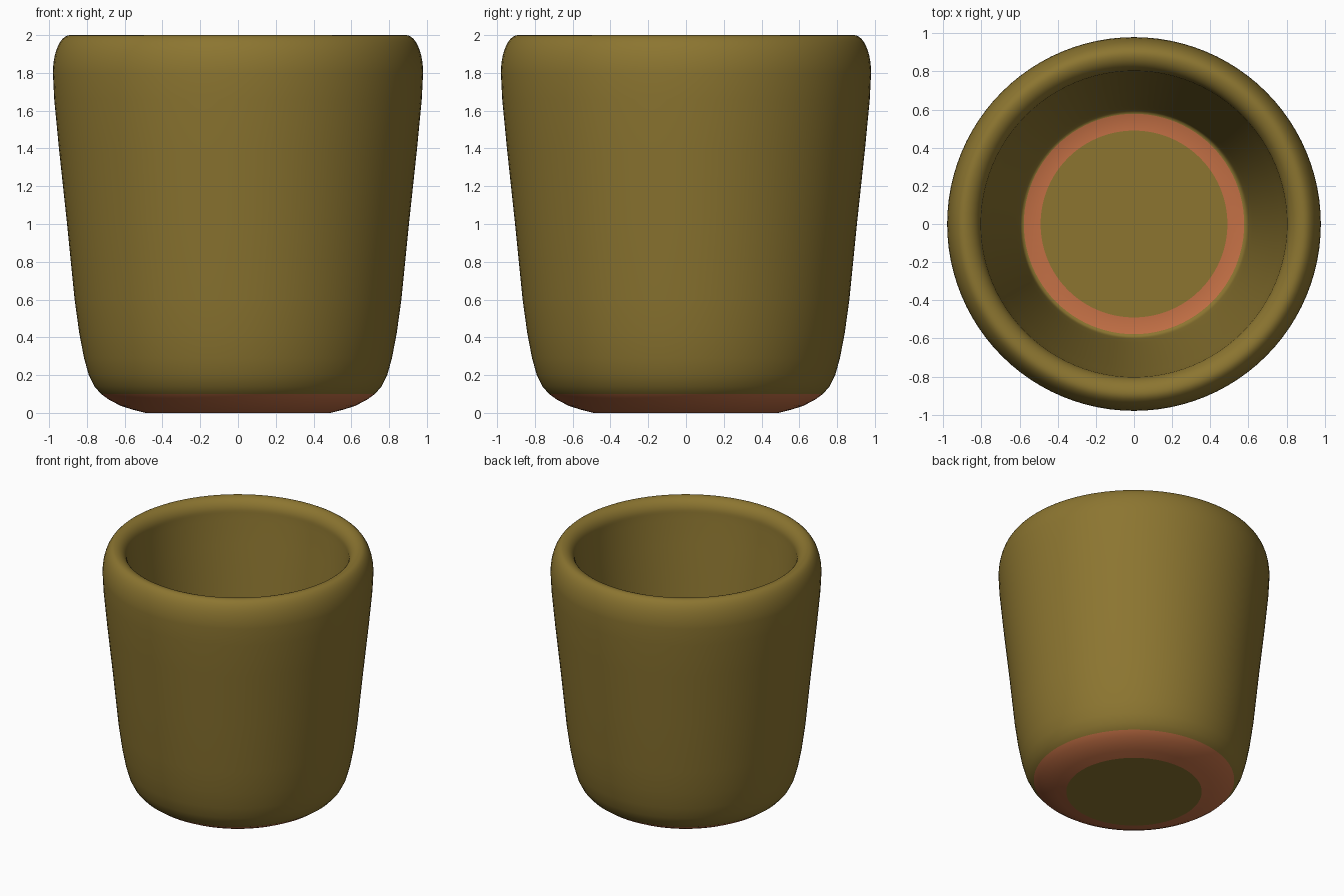
import bpy, bmesh, math

if "Cube" in bpy.data.objects:
    bpy.data.objects.remove(bpy.data.objects["Cube"])


def material(name, rgb):
    m = bpy.data.materials.new(name)
    m.diffuse_color = (*rgb, 1)
    m.use_nodes = True
    m.node_tree.nodes["Principled BSDF"].inputs["Base Color"].default_value = m.diffuse_color
    return m


olive = material("olive glaze", (0.262, 0.179, 0.030))
clay = material("terracotta clay", (0.55, 0.162, 0.060))

# Outer wall (radius, height) from the base edge upwards
outer = [
    (0.49, 0.0), (0.56, 0.018), (0.62, 0.037), (0.68, 0.068), (0.725, 0.10),
    (0.76, 0.14), (0.79, 0.20), (0.815, 0.29), (0.84, 0.42), (0.865, 0.60),
    (0.905, 1.00), (0.948, 1.40), (0.973, 1.66),
]
# Rounded rim: tall outer shoulder, tighter inner lip
for k in range(11):
    t = math.pi / 2 * k / 10
    outer.append((0.89 + 0.09 * math.cos(t), 1.8 + 0.2 * math.sin(t)))
inner = []
for k in range(1, 11):
    t = math.pi / 2 * (1 + k / 10)
    inner.append((0.89 + 0.088 * math.cos(t), 1.9 + 0.1 * math.sin(t)))
# Inner wall running down to the flat floor
inner += [(0.797, 1.84), (0.775, 1.66), (0.746, 1.40), (0.702, 1.00), (0.656, 0.60),
          (0.622, 0.30), (0.603, 0.15), (0.597, 0.12), (0.59, 0.106),
          (0.578, 0.10), (0.49, 0.10)]
profile = outer + inner
SIDES = 96


def ring(bm, r, z):
    return [bm.verts.new((r * math.cos(2 * math.pi * i / SIDES),
                          r * math.sin(2 * math.pi * i / SIDES), z)) for i in range(SIDES)]


# Cup body, turned around the z axis; bare clay on the foot and the floor ring
bm = bmesh.new()
rings = [ring(bm, r, z) for r, z in profile]
for k, (a, b) in enumerate(zip(rings, rings[1:])):
    foot = profile[k + 1][1] < 0.101 and k < len(outer)
    floor_ring = k == len(profile) - 2
    for i in range(SIDES):
        j = (i + 1) % SIDES
        f = bm.faces.new((a[i], a[j], b[j], b[i]))
        f.material_index = int(foot or floor_ring)

# Flat discs closing the underside and the inner floor
bm.faces.new(list(reversed(ring(bm, *profile[0]))))
bm.faces.new(ring(bm, *profile[-1]))

mesh = bpy.data.meshes.new("cup_body")
bm.to_mesh(mesh)
bm.free()
mesh.materials.append(olive)
mesh.materials.append(clay)
cup = bpy.data.objects.new("cup_body", mesh)
bpy.context.collection.objects.link(cup)
bpy.context.view_layer.objects.active = cup
cup.select_set(True)
bpy.ops.object.shade_smooth_by_angle(angle=math.radians(60))
